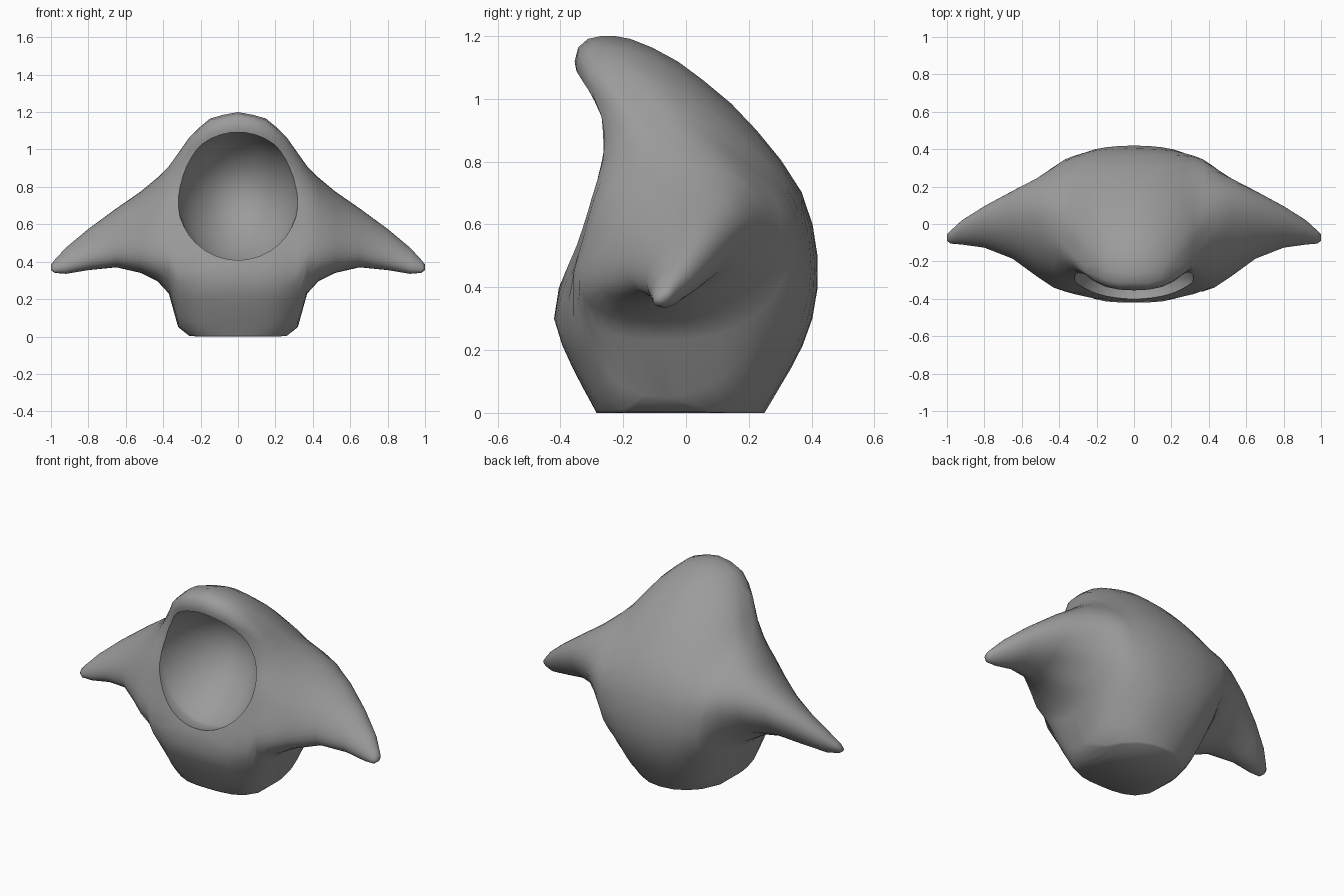
import bpy, bmesh, math

if "Cube" in bpy.data.objects:
    bpy.data.objects.remove(bpy.data.objects["Cube"])

grey = bpy.data.materials.new("stone_grey")
grey.diffuse_color = (0.33, 0.33, 0.33, 1)
grey.use_nodes = True
grey.node_tree.nodes["Principled BSDF"].inputs["Base Color"].default_value = grey.diffuse_color

# Side outline of the body as (height, y)
FRONT = [(0, -0.285), (0.15, -0.365), (0.29, -0.43), (0.43, -0.40), (0.55, -0.355), (0.69, -0.315),
         (0.82, -0.285), (0.96, -0.30), (1.07, -0.355), (1.13, -0.36), (1.18, -0.34), (1.2, -0.28)]
BACK = [(0, 0.25), (0.05, 0.28), (0.19, 0.365), (0.33, 0.417), (0.47, 0.427), (0.67, 0.395),
        (0.84, 0.28), (0.99, 0.14), (1.13, -0.04), (1.18, -0.15), (1.2, -0.21)]
# Half widths as (height, x), for the front and the back half
TOP_WIDTH = [(0.7, 0.62), (0.79, 0.49), (0.9, 0.38), (1.06, 0.27), (1.165, 0.15), (1.2, 0.02)]
FOOT_WIDTH = [(0, 0.27), (0.05, 0.32), (0.23, 0.37), (0.295, 0.43)]
FRONT_WIDTH = FOOT_WIDTH + [(0.35, 0.55), (0.38, 1.0), (0.49, 0.9), (0.6, 0.76)] + TOP_WIDTH
BACK_WIDTH = FOOT_WIDTH + [(0.4, 0.52), (0.48, 0.67), (0.58, 0.8)] + TOP_WIDTH
# Squareness of the plan as (height, exponent)
FRONT_POWER = [(0, 3.0), (0.28, 3.0), (0.4, 1.75), (0.55, 2.1), (0.7, 3.0)]
BACK_POWER = [(0, 2.1), (0.22, 2.6), (0.36, 2.5), (0.5, 1.9), (0.7, 2.0)]

# Section bounds from the middle to the arm tip: x, front, back, bottom, top
STATIONS = [(0.0, -0.41, 0.42, 0.0, 1.20), (0.08, -0.42, 0.42, 0.0, 1.185),
            (0.15, -0.42, 0.42, 0.0, 1.165),
            (0.21, -0.405, 0.41, 0.0, 1.115), (0.26, -0.395, 0.40, 0.003, 1.065),
            (0.32, -0.37, 0.36, 0.05, 0.98), (0.37, -0.36, 0.32, 0.23, 0.91),
            (0.43, -0.335, 0.29, 0.295, 0.85), (0.52, -0.28, 0.245, 0.34, 0.775),
            (0.65, -0.18, 0.18, 0.37, 0.685), (0.80, -0.12, 0.095, 0.355, 0.575),
            (0.92, -0.11, 0.02, 0.335, 0.475), (0.98, -0.105, -0.035, 0.34, 0.41),
            (1.0, -0.09, -0.055, 0.355, 0.385)]
LEVELS = 18
TILT = 0.42


def lerp_table(table, z):
    for (a, u), (b, v) in zip(table, table[1:]):
        if z <= b:
            return u + (v - u) * max(z - a, 0) / (b - a)
    return table[-1][1]


def body_y(x, z, back):
    """Surface depth of the rounded body at one point of the front view."""
    f, b = lerp_table(FRONT, z), lerp_table(BACK, z)
    centre = f + 0.42 * (b - f)
    width = lerp_table(BACK_WIDTH if back else FRONT_WIDTH, z)
    p = lerp_table(BACK_POWER if back else FRONT_POWER, z)
    k = max(0.0, 1 - (x / width) ** p) ** (1 / p)
    return centre + ((b if back else f) - centre) * k


def section(x, y0, y1, z0, z1):
    """Body outline near the middle, blending into a tilted oval along the arm."""
    s = min(max((x - 0.34) / 0.25, 0), 1)
    w = s * s * (3 - 2 * s)
    points = []
    for back in (False, True):
        for k in range(LEVELS + 1):
            a = math.pi * k / LEVELS
            z = z0 + (z1 - z0) * (1 - math.cos(a)) / 2
            phi = -math.pi / 2 + (a if back else -a)
            oval = (y0 + y1) / 2 + (y1 - y0) / 2 * math.cos(phi - TILT)
            y = body_y(x, z, back) * (1 - w) + oval * w if w < 1 else oval
            points.append((y, z))
    front, rear = points[:LEVELS + 1], points[LEVELS + 1:]
    return front + rear[::-1]


# Body and both arms: one loft from tip to tip
bm = bmesh.new()
rings = []
for side, stations in ((-1, STATIONS[:0:-1]), (1, STATIONS)):
    for st in stations:
        rings.append([bm.verts.new((side * st[0], y, z)) for y, z in section(*st)])
n = len(rings[0])
for a, b in zip(rings, rings[1:]):
    for i in range(n):
        j = (i + 1) % n
        bm.faces.new((a[i], a[j], b[j], b[i]))
bm.faces.new(rings[0])
bm.faces.new(rings[-1])
bmesh.ops.remove_doubles(bm, verts=bm.verts, dist=0.002)
# Even out the upper body while keeping the foot flat and the tips in place
soft = [v for v in bm.verts if v.co.z > 0.06 and abs(v.co.x) < 0.9]
for _ in range(2):
    bmesh.ops.smooth_vert(bm, verts=soft, factor=0.3, use_axis_x=False,
                          use_axis_y=True, use_axis_z=False)
bmesh.ops.recalc_face_normals(bm, faces=bm.faces)
mesh = bpy.data.meshes.new("hooded_body")
bm.to_mesh(mesh)
bm.free()
mesh.materials.append(grey)
body = bpy.data.objects.new("hooded_body", mesh)
bpy.context.collection.objects.link(body)

# Funnel-like hollow under the hood, deepest a little above its middle
bpy.ops.mesh.primitive_uv_sphere_add(segments=32, ring_count=20, radius=1,
                                     location=(0, -0.31, 0.745))
cutter = bpy.context.object
cutter.name = "hollow_cutter"
for v in cutter.data.vertices:
    if v.co.y > 0:
        v.co.y = v.co.y ** 1.5
        v.co.z += 0.08 * v.co.y
cutter.scale = (0.325, 0.33, 0.35)
cutter.hide_render = True
cutter.data.materials.append(grey)
cut = body.modifiers.new("hollow", 'BOOLEAN')
cut.operation = 'DIFFERENCE'
cut.solver = 'EXACT'
cut.object = cutter

bpy.ops.object.select_all(action='DESELECT')
body.select_set(True)
bpy.context.view_layer.objects.active = body
bpy.ops.object.modifier_apply(modifier=cut.name)
bpy.data.objects.remove(cutter)

# Soft shading, including the rounded rim
bpy.ops.object.shade_smooth_by_angle(angle=math.radians(75))
